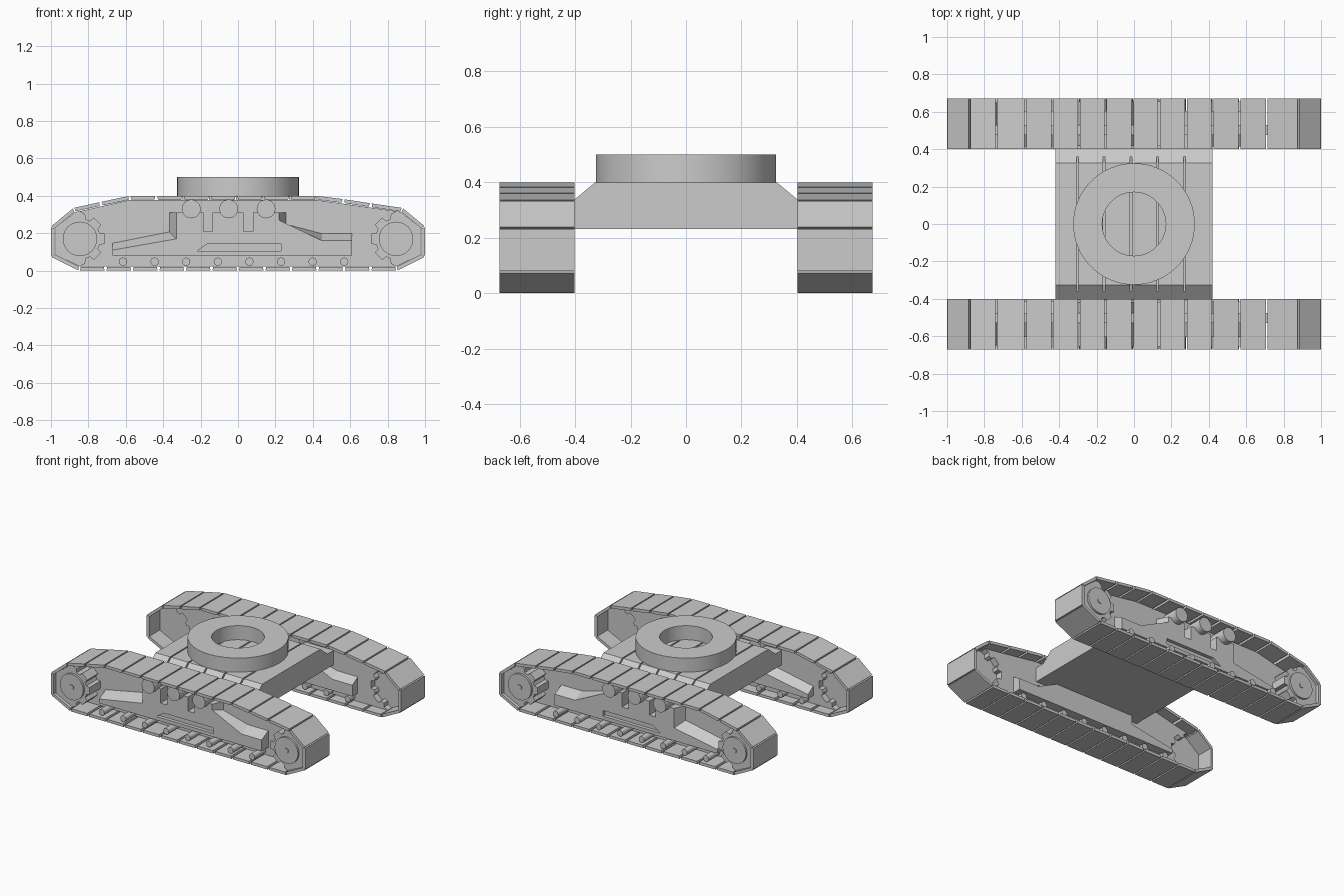
import bpy, bmesh
from math import cos, sin, pi
from mathutils import Vector

cube = bpy.data.objects.get("Cube")
if cube:
    bpy.data.objects.remove(cube, do_unlink=True)

# Single plain grey
grey = bpy.data.materials.new("plain grey")
grey.use_nodes = True
colour = (0.6, 0.6, 0.6, 1)
grey.diffuse_color = colour
grey.node_tree.nodes["Principled BSDF"].inputs["Base Color"].default_value = colour


def add_loft(bm, first, last, to3d):
    """Closed solid between two outlines with the same number of points."""
    a = [bm.verts.new(to3d(p, 0)) for p in first]
    b = [bm.verts.new(to3d(p, 1)) for p in last]
    n = len(a)
    bm.faces.new(a)
    bm.faces.new(b[::-1])
    for i in range(n):
        j = (i + 1) % n
        bm.faces.new((a[i], b[i], b[j], a[j]))


def finish(bm, name, smooth=False):
    bmesh.ops.recalc_face_normals(bm, faces=bm.faces)
    mesh = bpy.data.meshes.new(name)
    bm.to_mesh(mesh)
    bm.free()
    mesh.materials.append(grey)
    obj = bpy.data.objects.new(name, mesh)
    bpy.context.collection.objects.link(obj)
    if smooth:
        bpy.ops.object.select_all(action='DESELECT')
        obj.select_set(True)
        bpy.context.view_layer.objects.active = obj
        bpy.ops.object.shade_smooth_by_angle()
    return obj


def side_part(name, solids, side, smooth=False):
    """Solids are (outline at y0, outline at y1, y0, y1), mirrored by side."""
    bm = bmesh.new()
    for first, last, y0, y1 in solids:
        add_loft(bm, first, last, lambda p, k: (p[0], side * (y1 if k else y0), p[1]))
    return finish(bm, name, smooth)


def circle(x, z, r, n=24):
    return [(x + r * cos(2 * pi * i / n), z + r * sin(2 * pi * i / n)) for i in range(n)]


def gear_edge(end, teeth=8):
    """Toothed half outline facing the middle, bottom to top; end is -1 or 1."""
    x, z = end * .845, .17
    pts = [(x, .022)]
    for i in range(-2, 3):
        for offset, r in ((-.36, .11), (-.26, .135), (.26, .135), (.36, .11)):
            t = 2 * pi * (i + offset) / teeth
            if abs(t) < pi / 2:
                pts.append((x - end * r * cos(t), z + r * sin(t)))
    return pts + [(x, .318)]


def plate(a, b, thick=.02, gap=.005):
    """Outline of one track shoe between two nodes of the clockwise loop."""
    a, b = Vector(a), Vector(b)
    d = (b - a).normalized()
    inward = Vector((d.y, -d.x)) * thick
    a, b = a + d * gap, b - d * gap
    trim = d * .004
    return [a, b, b + inward - trim, a + inward + trim]


# Track loop, clockwise: up the -x end, along the top, down, back along the ground
loop = [(-.85, 0), (-1, .075), (-1, .236), (-.88, .335), (-.735, .367)]
loop += [(-.58 + i / 7, .4) for i in range(8)]
loop += [(.565, .382), (.71, .36), (.88, .335), (1, .236), (1, .075)]
loop += [(.85 - 1.7 * i / 12, 0) for i in range(12)]
shoes = [plate(p, loop[(i + 1) % len(loop)]) for i, p in enumerate(loop)]

# Middle panel with toothed ends, and the end plates that meet it
panel = gear_edge(-1) + [(-.58, .378), (.42, .378)] + gear_edge(1)[::-1]
end_plates = [gear_edge(e) + [(e * x, z) for x, z in
              ((.87, .314), (.977, .23), (.977, .085))] for e in (-1, 1)]


def block_outline(left, rise, right, slope_top, shelf, notches=()):
    """Raised frame block, optionally with square notches in its top edge."""
    pts = [(-.67, .08), (-.67, left), (rise, left + .06), (rise, .31)]
    for x in notches:
        pts += [(x, .31), (x, .21), (x + .05, .21), (x + .05, .31)]
    return pts + [(right, .31), (right, slope_top), (.45, shelf), (.61, shelf), (.61, .08)]


base_shape = (.15, -.37, .26, .25, .2)
face_shape = (.11, -.33, .22, .27, .16)
notches = (-.185, .03)
slot = [(-.22, .105), (-.16, .145), (.23, .145), (.23, .105)]

IN, OUT = .402, .672          # track edges
PANEL_IN, PANEL_OUT = .475, .53

for side, label in ((-1, "front"), (1, "back")):
    side_part(label + "_track_shoes", [(s, s, IN, OUT) for s in shoes], side)
    side_part(label + "_side_panel", [(panel, panel, PANEL_IN, PANEL_OUT)], side)

    # End plates stand proud outside and sit deeper inside
    side_part(label + "_end_plates", [(p, p, .52, .65) for p in end_plates], side)

    # Bevelled frame blocks, the outer one with a slot cut in its face
    outer = side_part(label + "_outer_frame", [(
        block_outline(*base_shape, notches), block_outline(*face_shape, notches),
        PANEL_OUT - .005, .605)], side)
    side_part(label + "_inner_frame", [(
        block_outline(*base_shape), block_outline(*face_shape),
        PANEL_IN + .005, .415)], side)
    cutter = side_part("slot_cutter", [(slot, slot, .58, .7)], side)
    cutter.hide_render = True
    mod = outer.modifiers.new("slot", 'BOOLEAN')
    mod.operation = 'DIFFERENCE'
    mod.solver = 'EXACT'
    mod.object = cutter
    bpy.context.view_layer.objects.active = outer
    bpy.ops.object.modifier_apply(modifier="slot")
    bpy.data.objects.remove(cutter, do_unlink=True)

    # Wheel discs with a small hub pin
    discs = []
    for x in (-.845, .845):
        for r, y in ((.092, .664), (.018, .67)):
            c = circle(x, .17, r)
            discs.append((c, c, .64, y))
    side_part(label + "_wheel_discs", discs, side, True)

    # Return rollers above, small road rollers below
    rollers = [circle(x, .33, .05) for x in (-.25, -.05, .15)]
    rollers += [circle(-.615 + .169 * i, .048, .022, 16) for i in range(8)]
    side_part(label + "_rollers", [(c, c, .42, .655) for c in rollers], side, True)


# Centre body: full slices along x, with narrow grooves cut into the top between them
def body_outline(top):
    run = .405 - (top - .335) * 1.2
    half = [(.48, .232), (.48, .335), (.405, .335), (run, top)]
    return half + [(-y, z) for y, z in reversed(half)]


bm = bmesh.new()
cuts = [-.302, -.16, -.017, .126, .27]
edges = [-.42] + [x + d for x in cuts for d in (-.005, .005)] + [.42]
for i in range(len(edges) - 1):
    outline = body_outline(.372 if i % 2 else .4)
    add_loft(bm, outline, outline,
             lambda p, k: (edges[i + k], p[0], p[1]))
finish(bm, "centre_body")

# Turntable ring
bm = bmesh.new()
profile = [(.17, .395), (.325, .395), (.325, .5), (.17, .5)]
n = 64
rings = [[bm.verts.new((r * cos(2 * pi * i / n), r * sin(2 * pi * i / n), z))
          for r, z in profile] for i in range(n)]
for i in range(n):
    a, b = rings[i], rings[(i + 1) % n]
    for k in range(4):
        m = (k + 1) % 4
        bm.faces.new((a[k], a[m], b[m], b[k]))
finish(bm, "turntable_ring", True)
